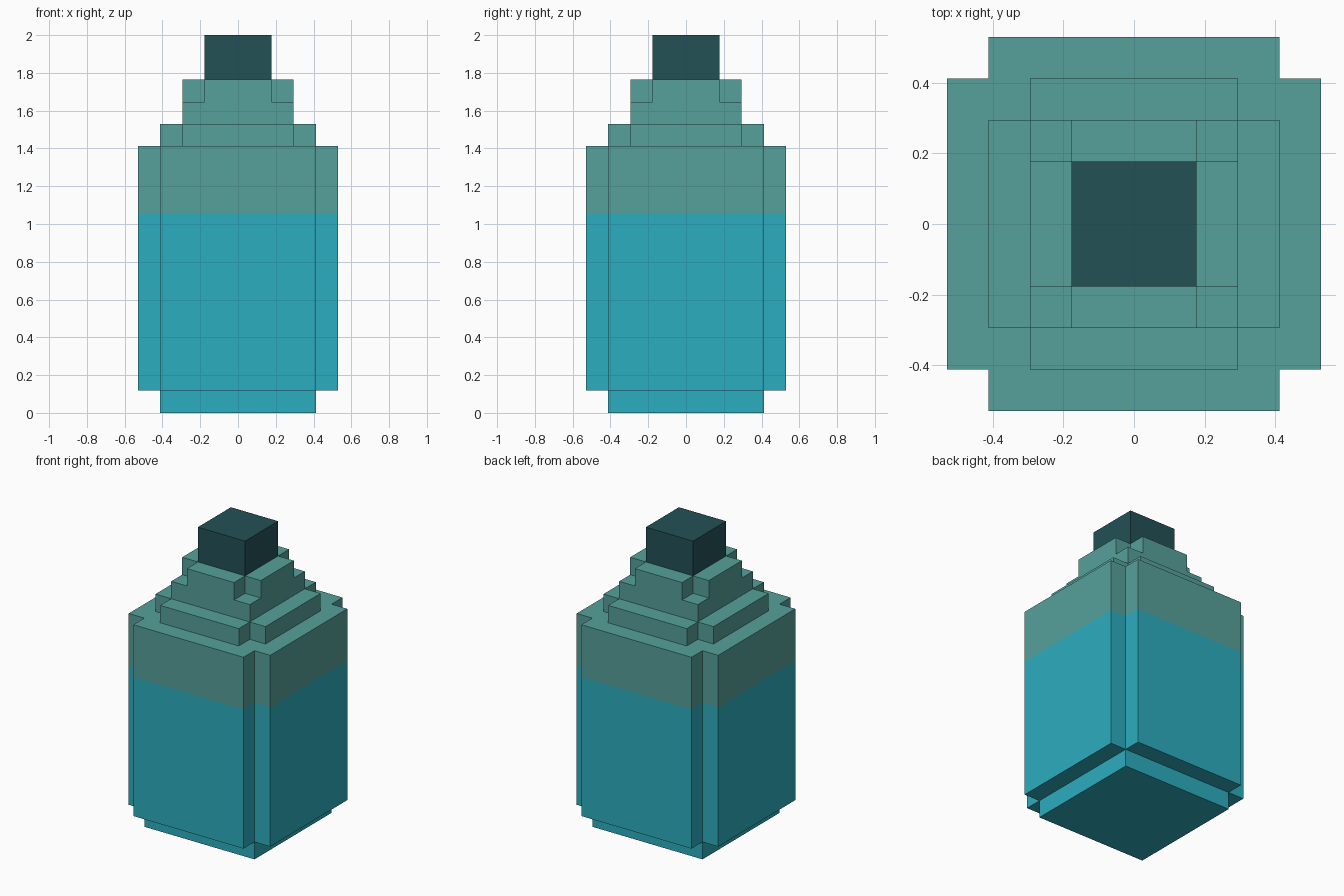
import bpy, bmesh

if "Cube" in bpy.data.objects:
    bpy.data.objects.remove(bpy.data.objects["Cube"])

U = 2 / 17  # one block; the bottle is 17 blocks tall
CUTS = [-4.5, -3.5, -2.5, -1.5, 1.5, 2.5, 3.5, 4.5]
N = len(CUTS) - 1

# Layers: part, bottom, top, long half width, short half width (equal = square, else a cross)
LAYERS = [
    ("liquid", 0, 1, 3.5, 3.5),    # foot
    ("liquid", 1, 9, 4.5, 3.5),    # filled body
    ("glass", 9, 12, 4.5, 3.5),    # empty body
    ("glass", 12, 13, 3.5, 2.5),   # shoulder
    ("glass", 13, 14, 2.5, 2.5),   # neck
    ("glass", 14, 15, 2.5, 1.5),   # lip
    ("stopper", 15, 17, 1.5, 1.5),
]
COLOURS = {
    "liquid": ("bright_blue_liquid", (0.0252, 0.418, 0.521, 1)),
    "glass": ("grey_teal_glass", (0.0931, 0.356, 0.328, 1)),
    "stopper": ("dark_teal_stopper", (0.0160, 0.0823, 0.0931, 1)),
}


def solid(layer, i, j):
    """Is grid cell (i, j) filled in this layer?"""
    if not (0 <= layer < len(LAYERS) and 0 <= i < N and 0 <= j < N):
        return False
    a, b = LAYERS[layer][3:]
    x = abs(CUTS[i] + CUTS[i + 1]) / 2
    y = abs(CUTS[j] + CUTS[j + 1]) / 2
    return (x < a and y < b) or (x < b and y < a)


def build(part):
    """Make one part from the exposed block sides only, so no faces are hidden inside."""
    bm = bmesh.new()
    for k, (name, z0, z1, _, _) in enumerate(LAYERS):
        if name != part:
            continue
        for i in range(N):
            for j in range(N):
                if not solid(k, i, j):
                    continue
                x0, x1, y0, y1 = CUTS[i], CUTS[i + 1], CUTS[j], CUTS[j + 1]
                sides = [
                    ((k, i - 1, j), [(x0, y0, z0), (x0, y0, z1), (x0, y1, z1), (x0, y1, z0)]),
                    ((k, i + 1, j), [(x1, y0, z0), (x1, y1, z0), (x1, y1, z1), (x1, y0, z1)]),
                    ((k, i, j - 1), [(x0, y0, z0), (x1, y0, z0), (x1, y0, z1), (x0, y0, z1)]),
                    ((k, i, j + 1), [(x0, y1, z0), (x0, y1, z1), (x1, y1, z1), (x1, y1, z0)]),
                    ((k - 1, i, j), [(x0, y0, z0), (x0, y1, z0), (x1, y1, z0), (x1, y0, z0)]),
                    ((k + 1, i, j), [(x0, y0, z1), (x1, y0, z1), (x1, y1, z1), (x0, y1, z1)]),
                ]
                for neighbour, corners in sides:
                    if not solid(*neighbour):
                        bm.faces.new([bm.verts.new([c * U for c in p]) for p in corners])
    bmesh.ops.remove_doubles(bm, verts=bm.verts, dist=1e-4)
    mesh = bpy.data.meshes.new(part)
    bm.to_mesh(mesh)
    bm.free()
    mat_name, colour = COLOURS[part]
    mat = bpy.data.materials.new(mat_name)
    mat.diffuse_color = colour
    mat.use_nodes = True
    mat.node_tree.nodes["Principled BSDF"].inputs["Base Color"].default_value = mat.diffuse_color
    mesh.materials.append(mat)
    bpy.context.collection.objects.link(bpy.data.objects.new(part, mesh))


for part in COLOURS:
    build(part)
